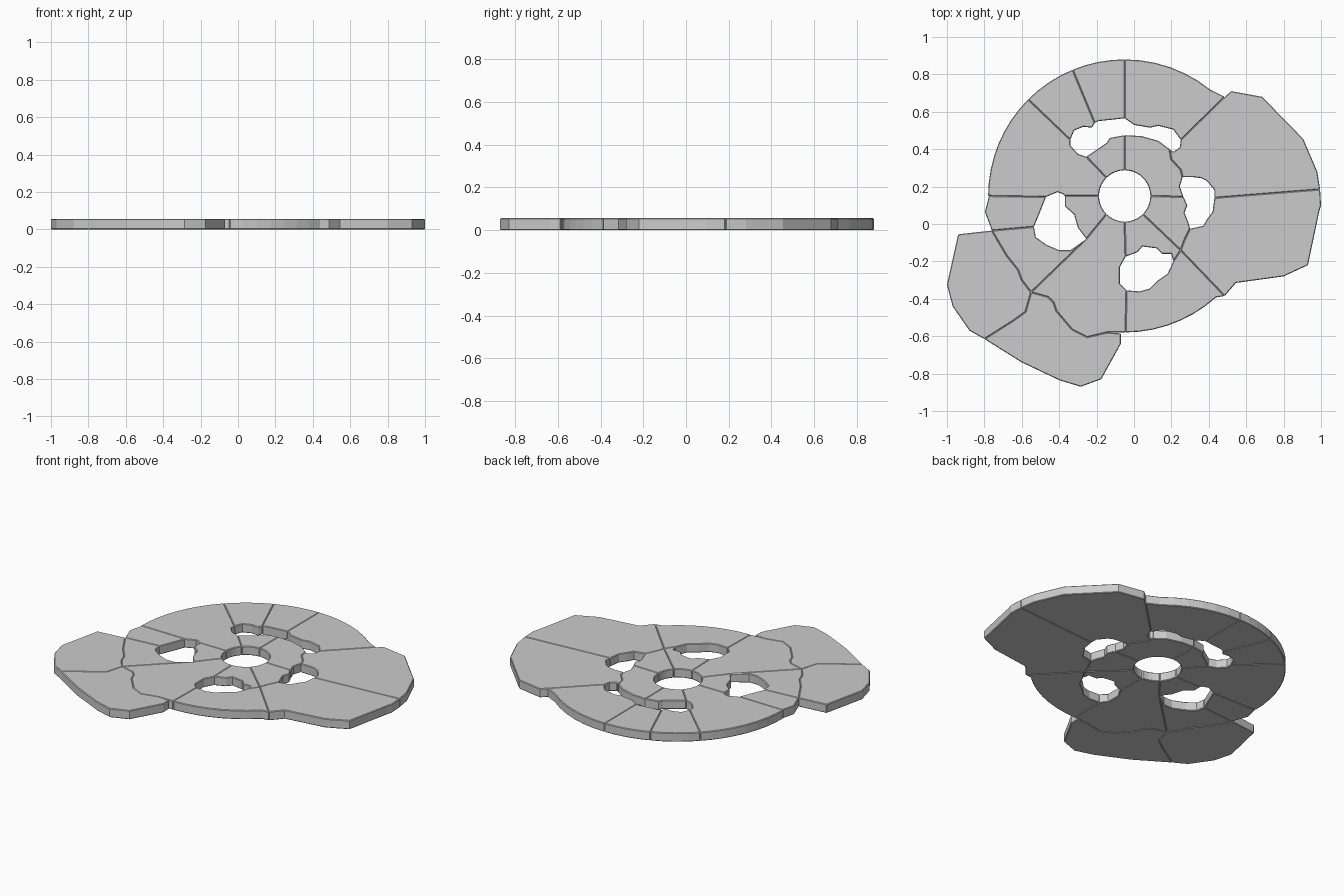
import bpy, bmesh
from math import cos, sin, radians

if "Cube" in bpy.data.objects:
    bpy.data.objects.remove(bpy.data.objects["Cube"])

THICK = 0.056
CX, CY = -0.05, 0.15          # centre of the paved ring
R_OUT, R_HUB = 0.73, 0.137


def arc(r, a0, a1, step=6):
    n = max(1, round(abs(a1 - a0) / step))
    return [(CX + r * cos(radians(a0 + (a1 - a0) * i / n)),
             CY + r * sin(radians(a0 + (a1 - a0) * i / n))) for i in range(n + 1)]


def hub(a0, a1):
    return arc(R_HUB, a0, a1, 9)


def run(loop, i, j):
    """Walk a closed loop clockwise from index i to j."""
    n = len(loop)
    return [loop[(i + k) % n] for k in range((j - i) % n + 1)]


def slab(name, *paths):
    """Stone slab: joined outline paths, extruded, with worn edges."""
    pts = []
    for p in (q for path in paths for q in path):
        if not pts or abs(p[0] - pts[-1][0]) + abs(p[1] - pts[-1][1]) > 1e-4:
            pts.append(p)
    if abs(pts[0][0] - pts[-1][0]) + abs(pts[0][1] - pts[-1][1]) < 1e-4:
        pts.pop()
    bm = bmesh.new()
    face = bm.faces.new([bm.verts.new((x, y, 0)) for x, y in pts])
    ext = bmesh.ops.extrude_face_region(bm, geom=[face])
    top = [v for v in ext['geom'] if isinstance(v, bmesh.types.BMVert)]
    bmesh.ops.translate(bm, vec=(0, 0, THICK), verts=top)
    bmesh.ops.recalc_face_normals(bm, faces=bm.faces[:])
    me = bpy.data.meshes.new(name)
    bm.to_mesh(me)
    bm.free()
    ob = bpy.data.objects.new(name, me)
    bpy.context.collection.objects.link(ob)
    bev = ob.modifiers.new("worn_edges", 'BEVEL')
    bev.width, bev.segments = 0.004, 1
    bev.limit_method, bev.angle_limit = 'ANGLE', radians(60)


# Broken openings, clockwise
N = [(-.34, .45), (-.32, .50), (-.27, .52), (-.225, .515), (-.21, .54), (-.19, .55),
     (-.05, .565), (0, .53), (.085, .515), (.13, .525), (.21, .505), (.25, .45),
     (.245, .41), (.21, .385), (.19, .40), (.13, .445), (.04, .47), (-.05, .475),
     (-.13, .46), (-.145, .435), (-.21, .39), (-.255, .36), (-.30, .375), (-.34, .42)]
E = [(.26, .25), (.32, .25), (.36, .245), (.39, .23), (.43, .18), (.43, .14), (.42, .065),
     (.39, .025), (.37, -.01), (.30, -.025), (.29, .01), (.27, .06), (.285, .10),
     (.265, .145), (.245, .20)]
S = [(-.045, -.175), (.02, -.15), (.045, -.12), (.12, -.13), (.15, -.16), (.20, -.16),
     (.21, -.20), (.18, -.265), (.13, -.30), (.085, -.345), (.03, -.36), (-.04, -.355),
     (-.075, -.32), (-.075, -.23)]
W = [(-.535, -.015), (-.50, .07), (-.47, .145), (-.41, .17), (-.38, .16), (-.37, .15),
     (-.37, .095), (-.32, .05), (-.30, -.02), (-.255, -.08), (-.34, -.14), (-.40, -.14),
     (-.47, -.11), (-.525, -.07)]

# Irregular cracks shared by neighbouring slabs
J = (-.55, -.365)
crack_w = [(-.76, -.035), (-.68, -.17), (-.62, -.245), (-.60, -.30), J]
crack_s = [J, (-.46, -.39), (-.43, -.42), (-.415, -.465), (-.33, -.565), (-.25, -.605),
           (-.145, -.58), (-.045, -.58)]
crack_sw = [J, (-.58, -.47), (-.65, -.52), (-.80, -.615)]
crack_ne = [N[14], (.20, .345), (.25, .29), E[0]]
K = (.25, -.14)
crack_se = [E[9], (.27, -.085), K]
NE, SE, EAST = (.485, .68), (.485, -.385), (.995, .185)

# Inner ring around the central hole
slab("inner_slab_north_west", hub(135, 90), run(N, 17, 21))
slab("inner_slab_north_east", hub(90, 0), run(E, 13, 0), crack_ne[::-1], run(N, 14, 17))
slab("inner_slab_east", hub(0, -45), crack_se[::-1], run(E, 9, 13))
slab("inner_slab_south", hub(-45, -90), run(S, 0, 6), [K])
slab("inner_slab_west", hub(225, 180), run(W, 5, 9))

# Wide slabs reaching from hub outward
slab("slab_west_upper", hub(180, 135), run(N, 21, 0), arc(R_OUT, 135, 180), run(W, 2, 5))
slab("slab_south_west", hub(270, 225), [W[9]], crack_s, run(S, 11, 0))

# Outer ring
slab("outer_slab_north_1", run(N, 0, 4), arc(R_OUT, 112.4, 135))
slab("outer_slab_north_2", run(N, 4, 6), arc(R_OUT, 90, 112.4))
slab("outer_slab_north_3", run(N, 6, 11), [NE], arc(R_OUT, 51, 90))
slab("outer_slab_south", run(S, 6, 11), [crack_s[-1]], arc(R_OUT, -84, -48), [SE, K])
slab("outer_slab_west", run(W, 0, 2), [(-.775, .15), (-.797, .065), crack_w[0]])
slab("outer_slab_west_lower", run(W, 9, 0), crack_w)

# Larger jutting slabs
slab("east_slab_upper", crack_ne, run(E, 0, 5),
     [EAST, (.98, .28), (.905, .455), (.685, .68), (.52, .71), NE], run(N, 11, 14))
slab("east_slab_lower", run(E, 5, 9), crack_se,
     [SE, (.545, -.315), (.80, -.28), (.93, -.22), (.99, .065), (1.0, .10), EAST])
slab("south_west_slab_upper", crack_w, crack_sw,
     [(-.88, -.57), (-.97, -.44), (-1.0, -.325), (-.94, -.055)])
slab("south_west_slab_lower", crack_sw[::-1], crack_s[:-1],
     [(-.07, -.585), (-.07, -.64), (-.175, -.83), (-.285, -.87), (-.40, -.835), (-.60, -.74)])
